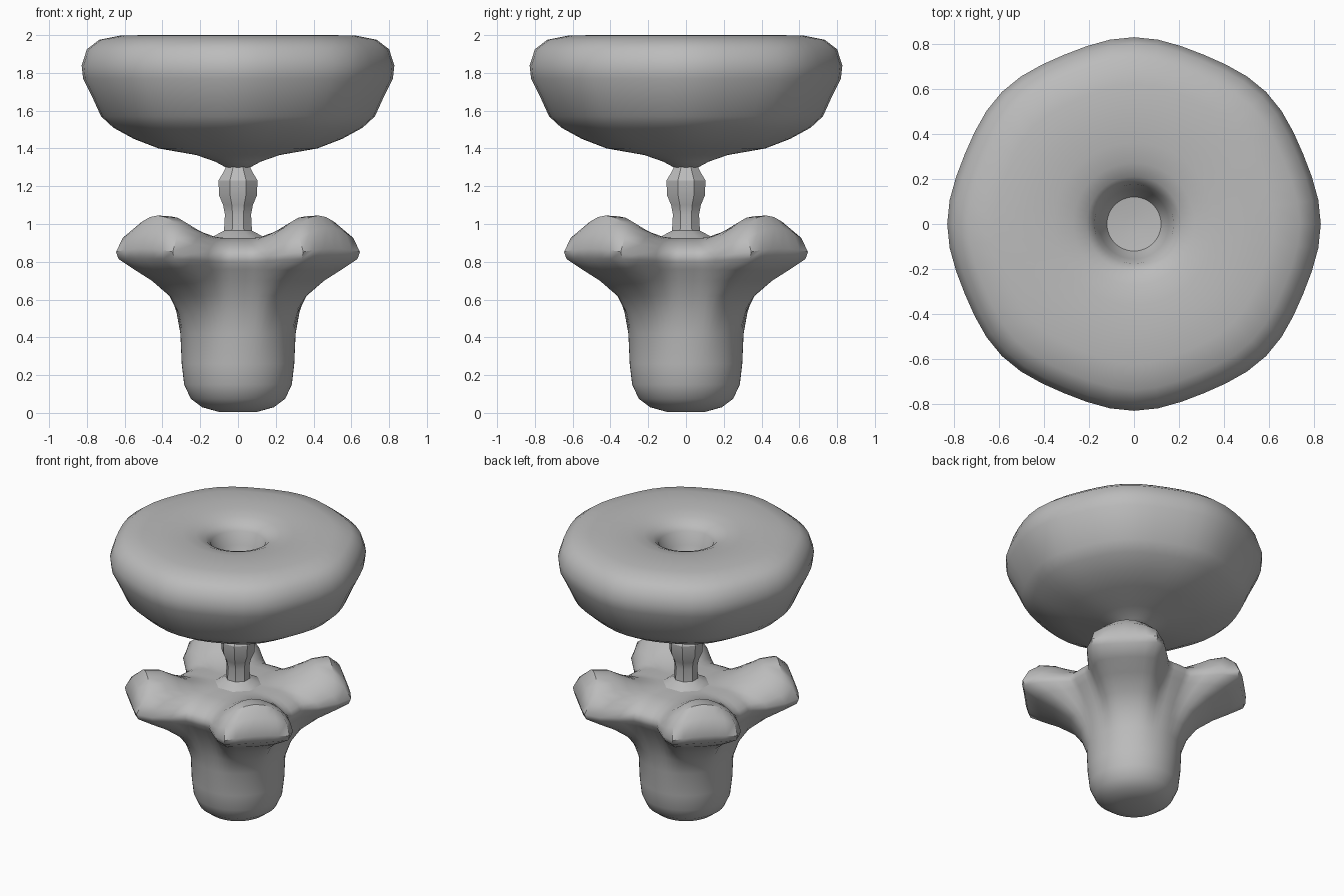
import bpy, bmesh
from math import sin, cos, tau, pi, radians

cube = bpy.data.objects.get("Cube")
if cube:
    bpy.data.objects.remove(cube, do_unlink=True)

grey = bpy.data.materials.new("plain grey")
grey.use_nodes = True
grey.diffuse_color = (0.5, 0.5, 0.5, 1)
grey.node_tree.nodes["Principled BSDF"].inputs["Base Color"].default_value = (0.5, 0.5, 0.5, 1)


def turned(name, count, sides, point, angle, offset=0.0):
    """Sweep a profile around z; point(i, a) gives radius and height."""
    bm = bmesh.new()
    rings = []
    for i in range(count):
        ring = []
        for k in range(sides):
            a = tau * k / sides + offset
            r, z = point(i, a)
            ring.append(bm.verts.new((r * cos(a), r * sin(a), z)))
        rings.append(ring)
    for low, high in zip(rings, rings[1:]):
        for k in range(sides):
            n = (k + 1) % sides
            bm.faces.new((low[k], low[n], high[n], high[k]))
    bm.faces.new(rings[0][::-1])
    bm.faces.new(rings[-1])
    bmesh.ops.recalc_face_normals(bm, faces=bm.faces)
    mesh = bpy.data.meshes.new(name)
    bm.to_mesh(mesh)
    bm.free()
    mesh.materials.append(grey)
    obj = bpy.data.objects.new(name, mesh)
    bpy.context.collection.objects.link(obj)
    bpy.ops.object.select_all(action="DESELECT")
    obj.select_set(True)
    bpy.context.view_layer.objects.active = obj
    bpy.ops.object.shade_smooth_by_angle(angle=radians(angle))
    return obj


def smooth(t):
    t = max(0.0, min(1.0, t))
    return t * t * (3 - 2 * t)


# Body: round trunk that flares into four webbed diagonal lobes
trunk = [(.1, .005), (.19, .03), (.25, .075), (.285, .15), (.298, .26), (.305, .42)]
lobe = trunk + [(.345, .53), (.41, .62), (.52, .7), (.62, .755), (.695, .815), (.71, .87),
                (.67, .98), (.6, 1.045), (.5, 1.04), (.4, .99), (.3, .945), (.18, .925), (.08, .93)]
valley = trunk + [(.325, .53), (.355, .62), (.395, .7), (.43, .76), (.455, .8), (.46, .83),
                  (.445, .86), (.41, .885), (.37, .905), (.32, .918), (.27, .925), (.18, .925), (.08, .93)]


def body_point(i, a):
    off = abs((a % (pi / 2)) - pi / 4)
    reach = smooth((radians(36) - off) / radians(21))
    rise = cos(min(off / radians(27), 1) * pi / 2)
    (r0, z0), (r1, z1) = valley[i], lobe[i]
    # lobe ends are flat, so the reach grows away from the lobe axis
    end = r1 / cos(min(off, radians(16))) if i > len(trunk) + 3 else r1
    return r0 + (end - r0) * reach, z0 + (z1 - z0) * (rise if z1 > .86 else reach)


turned("body", len(lobe), 64, body_point, 40)

# Stem: faceted post with a bulge and a flared foot
stem = [(.17, .915), (.13, .94), (.08, .965), (.075, 1.05), (.085, 1.1), (.108, 1.15),
        (.112, 1.23), (.08, 1.28), (.065, 1.31)]
turned("stem", len(stem), 8, lambda i, a: stem[i], 25, pi / 8)

# Head: shallow bowl with a rounded rim and a narrow central dimple
head = [(.065, 1.3), (.12, 1.33), (.22, 1.365), (.42, 1.4), (.55, 1.45), (.66, 1.51),
        (.725, 1.57), (.775, 1.68), (.82, 1.77), (.828, 1.84), (.8, 1.925), (.735, 1.975),
        (.62, 1.998), (.48, 2.0), (.36, 1.995), (.27, 1.98), (.21, 1.955), (.175, 1.92),
        (.155, 1.83), (.12, 1.76), (.04, 1.75)]


def head_point(i, a):
    r, z = head[i]
    wobble = .01 * (cos(8 * a) - 1) if r > .4 else 0
    return r * (1 + wobble), z


turned("head", len(head), 48, head_point, 40)
